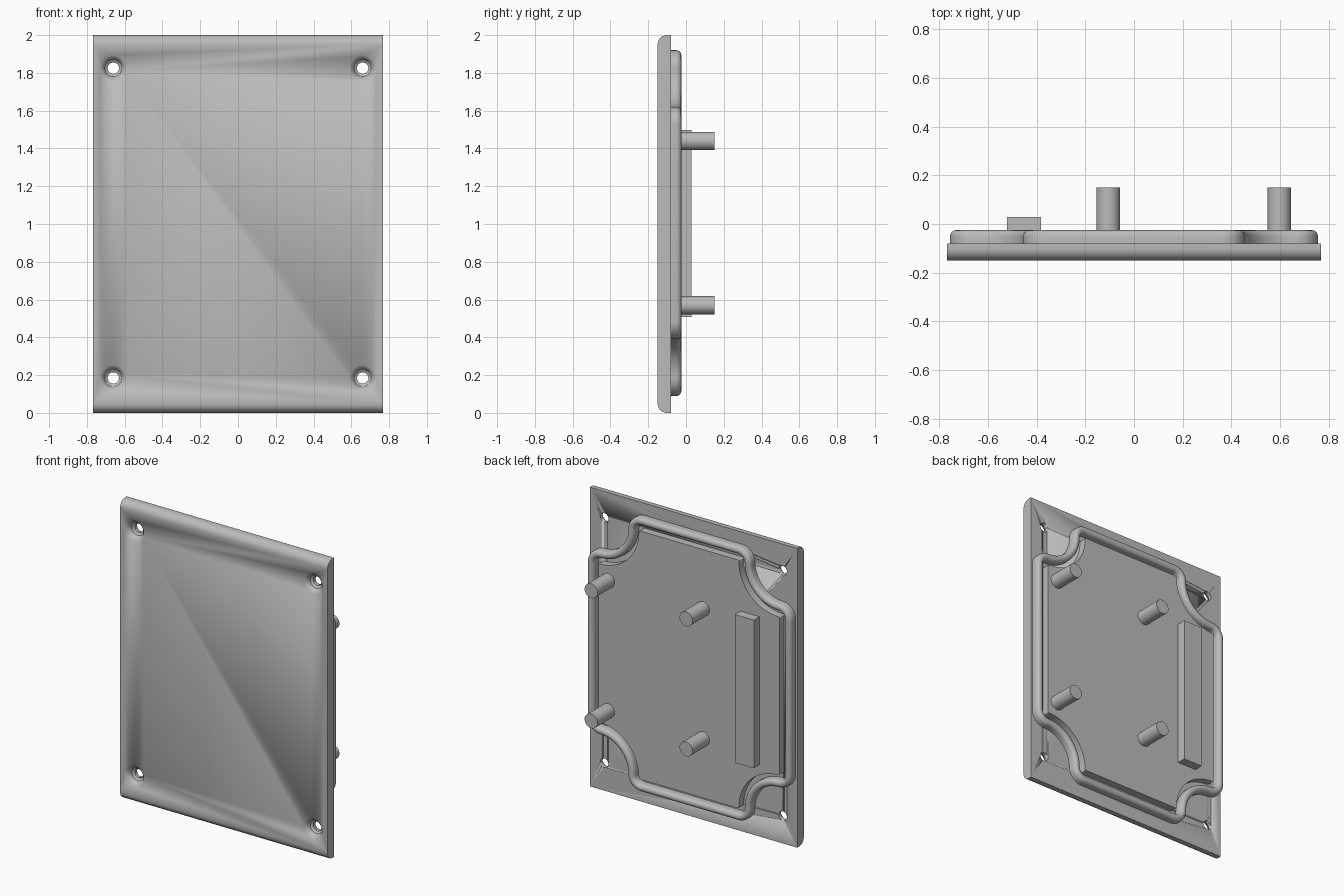
import bpy, bmesh, math
from mathutils import Matrix

cube = bpy.data.objects.get("Cube")
if cube:
    bpy.data.objects.remove(cube, do_unlink=True)

grey = bpy.data.materials.new("plain grey")
grey.use_nodes = True
grey.diffuse_color = (0.5, 0.5, 0.5, 1)
grey.node_tree.nodes["Principled BSDF"].inputs["Base Color"].default_value = (0.5, 0.5, 0.5, 1)

BACK = -0.08            # rear face of the plate
HOLE_X, HOLE_Z, MID_Z = 0.66, 0.82, 1.005
NOTCH, FILLET = 0.205, 0.095


def finish(name, bm, smooth=True):
    bmesh.ops.recalc_face_normals(bm, faces=bm.faces)
    mesh = bpy.data.meshes.new(name)
    bm.to_mesh(mesh)
    bm.free()
    mesh.materials.append(grey)
    ob = bpy.data.objects.new(name, mesh)
    bpy.context.collection.objects.link(ob)
    if smooth:
        bpy.ops.object.select_all(action='DESELECT')
        ob.select_set(True)
        bpy.context.view_layer.objects.active = ob
        bpy.ops.object.shade_smooth_by_angle(angle=math.radians(30))
    return ob


def loft(name, loops, closed=False):
    """Skin a list of equal closed point loops; cap the ends or join them."""
    bm = bmesh.new()
    rings = [[bm.verts.new(p) for p in loop] for loop in loops]
    pairs = list(zip(rings, rings[1:]))
    if closed:
        pairs.append((rings[-1], rings[0]))
    else:
        bm.faces.new(rings[0])
        bm.faces.new(rings[-1])
    for a, b in pairs:
        for i in range(len(a)):
            j = (i + 1) % len(a)
            bm.faces.new((a[i], a[j], b[j], b[i]))
    return finish(name, bm)


def arc(cx, cz, r, start, end, n=10):
    angles = [math.radians(start + (end - start) * i / n) for i in range(n + 1)]
    return [(cx + r * math.cos(a), cz + r * math.sin(a)) for a in angles]


def outline(inset, y):
    """Rectangle with a concave notch round each screw hole, moved inwards by inset."""
    reach = NOTCH + FILLET
    q = arc(HOLE_X, HOLE_Z - reach, FILLET - inset, 0, 90)
    q += arc(HOLE_X, HOLE_Z, NOTCH + inset, 270, 180, 16)[1:-1]
    q += arc(HOLE_X - reach, HOLE_Z, FILLET - inset, 0, 90)
    path = []
    for sx, sz in ((1, 1), (-1, 1), (-1, -1), (1, -1)):
        part = [(sx * x, y, MID_Z + sz * z) for x, z in q]
        path += part if sx * sz > 0 else part[::-1]
    return path


def circle(x, z, r, y, n=32):
    return [(x + px, y, z + pz) for px, pz in arc(0, 0, r, 0, 360, n)[:-1]]


# Cover plate with rounded front top and bottom edges
R = 0.05
profile = [(BACK, 0), (BACK, 2)]
profile += arc(-0.15 + R, 2 - R, R, 90, 180) + arc(-0.15 + R, R, R, 180, 270)
plate = loft("cover_plate", [[(x, y, z) for y, z in profile] for x in (-0.767, 0.767)])

# Countersunk screw holes cut through the plate
steps = [(0.071, -0.153), (0.068, -0.15), (0.047, -0.125), (0.045, -0.115), (0.03, -0.105), (0.03, -0.06)]
for sx in (-1, 1):
    for sz in (-1, 1):
        cutter = loft("screw_hole_cutter", [circle(sx * HOLE_X, MID_Z + sz * HOLE_Z, r, y)
                                            for r, y in steps])
        cutter.hide_render = True
        cut = plate.modifiers.new("screw hole", 'BOOLEAN')
        cut.operation, cut.object, cut.solver = 'DIFFERENCE', cutter, 'EXACT'
        bpy.context.view_layer.objects.active = plate
        bpy.ops.object.modifier_apply(modifier=cut.name)
        bpy.data.objects.remove(cutter, do_unlink=True)

# Rounded sealing rim
section = [(0, BACK)] + [(0.025 + u, v) for u, v in arc(0, -0.05, 0.025, 180, 0, 8)] + [(0.05, BACK)]
loft("sealing_rim", [outline(d, y) for d, y in section], closed=True)

# Raised inner panel, separated from the rim by a groove
loft("inner_panel", [outline(0.085, y) for y in (BACK, -0.03)])

# Four mounting pins
for x in (-0.105, 0.597):
    for z in (0.57, 1.44):
        loft("mounting_pin", [circle(x, z, 0.048, y) for y in (-0.035, 0.15)])

# Long bar beside the pins
bm = bmesh.new()
bmesh.ops.create_cube(bm, size=1, matrix=Matrix.Translation((-0.452, -0.003, 1.003))
                      @ Matrix.Diagonal((0.14, 0.065, 0.99, 1)))
finish("support_bar", bm, smooth=False)
